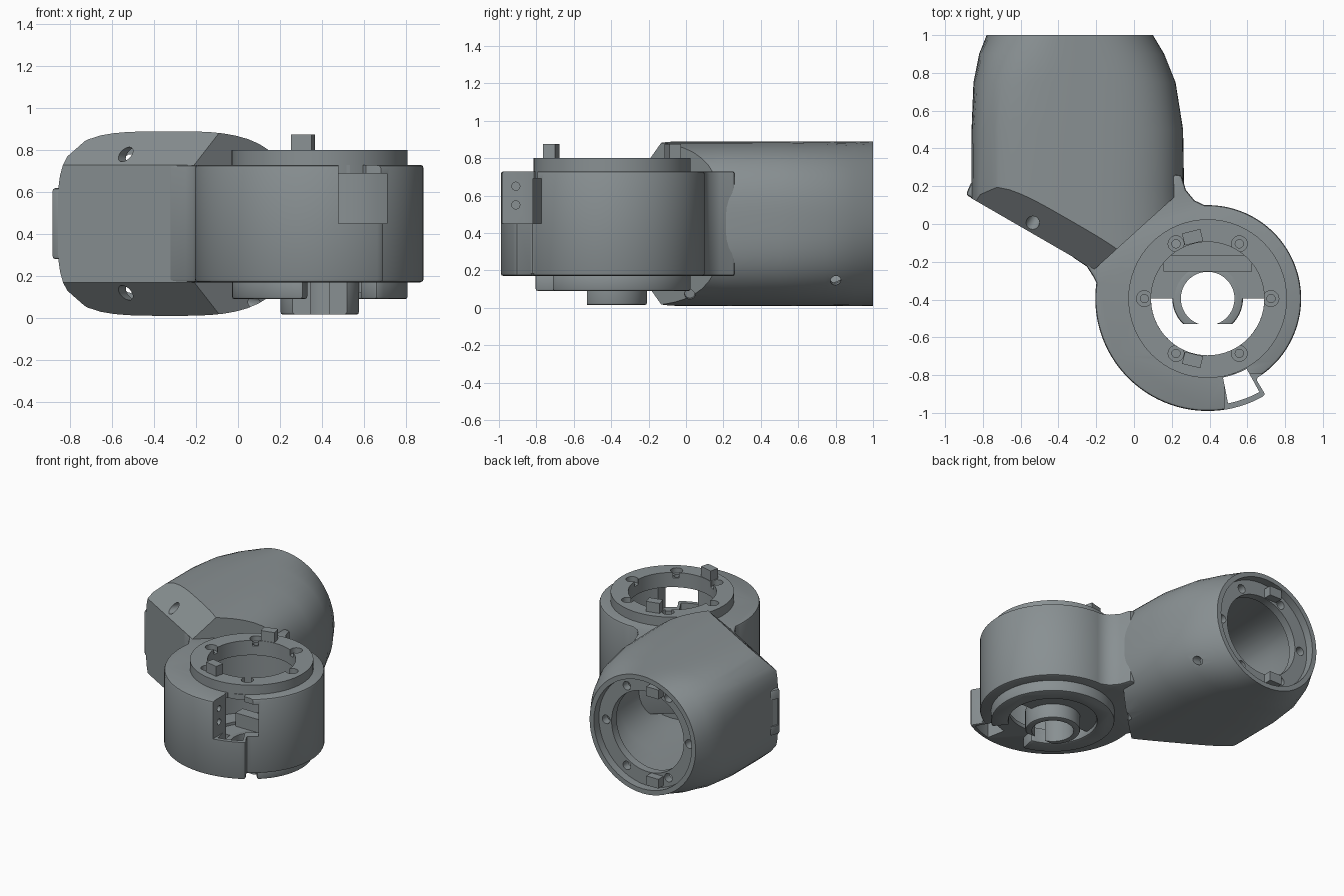
import bpy, bmesh, math
from mathutils import Vector, Matrix

old = bpy.data.objects.get("Cube")
if old:
    bpy.data.objects.remove(old, do_unlink=True)

grey = bpy.data.materials.new("slate grey")
grey.use_nodes = True
grey.diffuse_color = (0.25, 0.28, 0.29, 1)
grey.node_tree.nodes["Principled BSDF"].inputs["Base Color"].default_value = grey.diffuse_color

HUB = Vector((0.39, -0.395, 0))      # axis of the round housing
BACK = Vector((-0.34, 1, 0.45))      # centre of the rear opening
MID = 0.45                           # plane of symmetry in height


def finish(name, bm):
    bmesh.ops.recalc_face_normals(bm, faces=bm.faces)
    mesh = bpy.data.meshes.new(name)
    bm.to_mesh(mesh)
    bm.free()
    mesh.materials.append(grey)
    ob = bpy.data.objects.new(name, mesh)
    bpy.context.collection.objects.link(ob)
    return ob


def prism(name, pts, z0, z1):
    bm = bmesh.new()
    face = bm.faces.new([bm.verts.new((x, y, z0)) for x, y in pts])
    top = bmesh.ops.extrude_face_region(bm, geom=[face])["geom"]
    verts = [v for v in top if isinstance(v, bmesh.types.BMVert)]
    bmesh.ops.translate(bm, verts=verts, vec=(0, 0, z1 - z0))
    return finish(name, bm)


def arc(r, a0, a1, n=32):
    angles = [math.radians(a0 + (a1 - a0) * i / n) for i in range(n + 1)]
    return [(HUB.x + r * math.cos(a), HUB.y + r * math.sin(a)) for a in angles]


def sector(name, r0, r1, a0, a1, z0, z1):
    return prism(name, arc(r1, a0, a1, 48) + arc(r0, a1, a0, 48), z0, z1)


def rod(name, start, end, r, n=48):
    start, end = Vector(start), Vector(end)
    bm = bmesh.new()
    turn = (end - start).to_track_quat('Z', 'Y').to_matrix().to_4x4()
    bmesh.ops.create_cone(bm, cap_ends=True, segments=n, radius1=r, radius2=r,
                          depth=(end - start).length,
                          matrix=Matrix.Translation((start + end) / 2) @ turn)
    return finish(name, bm)


def hub_rod(name, r, z0, z1, n=64):
    return rod(name, HUB + Vector((0, 0, z0)), HUB + Vector((0, 0, z1)), r, n)


def box(name, centre, size, turn=0):
    bm = bmesh.new()
    bmesh.ops.create_cube(bm, size=1, matrix=Matrix.Translation(centre)
                          @ Matrix.Rotation(turn, 4, 'Z') @ Matrix.Diagonal((*size, 1)))
    return finish(name, bm)


def apply(ob, mod):
    bpy.context.view_layer.objects.active = ob
    bpy.ops.object.modifier_apply(modifier=mod.name)


def cut(ob, *cutters):
    for c in cutters:
        mod = ob.modifiers.new("cut", 'BOOLEAN')
        mod.operation, mod.solver, mod.object = 'DIFFERENCE', 'EXACT', c
        apply(ob, mod)
        bpy.data.objects.remove(c, do_unlink=True)


def bevel(ob, width, segments=2):
    mod = ob.modifiers.new("bevel", 'BEVEL')
    mod.width, mod.segments, mod.angle_limit = width, segments, math.radians(35)
    apply(ob, mod)


def arm_shell(name, inset=0.0):
    """Round at the rear, swelling to a boxy section, trimmed by flat planes."""
    stations = [(1, -0.78, 0.10, 0), (0.9, -0.82, 0.16, 0.3), (0.75, -0.85, 0.22, 0.65),
                (0.5, -0.86, 0.26, 0.95), (0.2, -0.86, 0.265, 1), (-0.6, -0.86, 0.265, 1)]
    bm = bmesh.new()
    rings, n = [], 64
    for y, left, right, t in stations:
        ring = []
        for i in range(n):
            a = 2 * math.pi * i / n
            c, s = math.cos(a), math.sin(a)
            p = 2 + t * (2 if c < 0 else 1)
            k = (abs(c) ** p + abs(s) ** p) ** (-1 / p)
            ring.append(bm.verts.new(((left + right) / 2 + c * k * ((right - left) / 2 - inset),
                                      y, MID + s * k * (0.44 - inset))))
        rings.append(ring)
    for a, b in zip(rings, rings[1:]):
        for i in range(n):
            bm.faces.new((a[i], a[(i + 1) % n], b[(i + 1) % n], b[i]))
    bm.faces.new(rings[0])
    bm.faces.new(rings[-1])
    front = Vector((-0.5, -0.866, 0))
    corner = Vector((-0.85, 0.13, 0.73))
    planes = [(corner, front), (Vector((-0.22, -0.25, 0)), Vector((0.67, -0.74, 0)))]
    for s in (1, -1):
        planes.append((Vector((corner.x, corner.y, MID + s * 0.28)), front + Vector((0, 0, s))))
        planes.append((Vector((-0.86, 0, MID + s * 0.28)), Vector((-0.66, 0, s * 0.75))))
    for co, no in planes:
        no = no.normalized()
        got = bmesh.ops.bisect_plane(bm, geom=bm.verts[:] + bm.edges[:] + bm.faces[:], dist=1e-5,
                                     plane_co=co - no * inset, plane_no=no, clear_outer=True)
        edges = [e for e in got["geom_cut"] if isinstance(e, bmesh.types.BMEdge)]
        bmesh.ops.edgeloop_fill(bm, edges=edges)
    return finish(name, bm)


# Hollow arm with a recessed mounting flange at the rear
arm = arm_shell("arm_shell")
cavity = arm_shell("cavity", 0.05)
cut(cavity, box("trim", (-0.3, 1.38, MID), (3, 1, 2)))
cut(arm, cavity, rod("bore", BACK, BACK - Vector((0, 0.3, 0)), 0.30),
    rod("recess", BACK + Vector((0, 0.1, 0)), BACK - Vector((0, 0.06, 0)), 0.405))
for i in range(6):
    a = math.radians(60 * i)
    p = BACK + Vector((math.cos(a), 0, math.sin(a))) * 0.345
    cut(arm, rod("hole", p, p - Vector((0, 0.3, 0)), 0.032, 16))
for s in (1, -1):
    # Screw holes in the front slope and in the side
    p = Vector((-0.54, 0.0, MID + s * 0.33))
    d = Vector((-0.5, -0.866, 0))
    cut(arm, rod("hole", p + d * 0.3, p - d * 0.15, 0.035, 20))
    box("rear_key_" + ("upper" if s > 0 else "lower"),
        (BACK.x - 0.08, 0.955, MID + s * 0.335), (0.1, 0.09, 0.07))
for y, z in ((0.8, 0.13), (0.02, 0.05)):
    cut(arm, rod("hole", (0.5, y, z - 0.05), (0.02, y, z + 0.03), 0.028, 16))

# Slotted lug on the side of the arm
lug = prism("side_lug", [(-0.89, 0.155), (-0.86, 0.225), (-0.82, 0.24), (-0.82, 0.115)], 0.28, 0.62)
bevel(lug, 0.015)
cut(lug, box("slot", (-0.885, 0.2, MID), (0.05, 0.06, 0.2), math.radians(-23)))

# Round housing: small radius on one side, larger shell on the other, with a neck to the arm
outline = arc(0.495, -59, 92, 40) + [(0.32, 0.125), (0.275, 0.18), (0.25, 0.26), (0.2, 0.26),
                                     (-0.28, -0.12), (-0.33, -0.172), (-0.25, -0.225),
                                     (-0.215, -0.28)] + arc(0.595, 172, 301, 36)
housing = prism("round_housing", outline, 0.17, 0.73)
bevel(housing, 0.014)
cut(housing, hub_rod("cavity", 0.43, 0.2, 0.69), hub_rod("bore", 0.30, 0, 1),
    sector("pocket", 0.425, 0.565, -79, -61, 0.1, 0.8),
    box("window", (0.595, -0.93, 0.60), (0.23, 0.27, 0.30)),
    box("window_inner", (0.595, -0.80, 0.57), (0.23, 0.3, 0.24)))
for z in (0.55, 0.65):
    cut(housing, rod("hole", (0.55, -0.91, z), (0.42, -0.91, z), 0.022, 16))

# Top mounting ring with screw holes and keys
ring = hub_rod("top_ring", 0.42, 0.69, 0.80)
cut(ring, hub_rod("bore", 0.30, 0, 1))
for i in range(6):
    a = math.radians(60 * i)
    p = HUB + Vector((math.cos(a), math.sin(a), 0)) * 0.335
    cut(ring, rod("sink", p + Vector((0, 0, 0.76)), p + Vector((0, 0, 0.9)), 0.042, 20),
        rod("hole", p + Vector((0, 0, 0.6)), p + Vector((0, 0, 0.9)), 0.022, 16))
for s in (1, -1):
    box("top_key_" + ("rear" if s > 0 else "front"),
        (0.31, HUB.y + s * 0.325, 0.82), (0.1, 0.065, 0.11), s * math.radians(14))

# Underside: broken lip, half floor, rib and hollow boss
lip = sector("bottom_lip", 0.30, 0.42, -50, 259, 0.09, 0.19)
bevel(lip, 0.012)
floor = prism("half_floor", arc(0.31, 0, 180), 0.12, 0.18)
boss = hub_rod("centre_boss", 0.187, 0.015, 0.18)
bevel(boss, 0.012)
cut(boss, box("flat", (HUB.x, -0.63, 0.1), (0.6, 0.2, 0.6)))
for ob in (floor, boss):
    cut(ob, hub_rod("bore", 0.142, -1, 1))
box("floor_rib", (0.39, -0.21, 0.22), (0.47, 0.085, 0.12))

for ob in bpy.context.collection.objects:
    if ob.type == 'MESH' and ob.data.materials and ob.data.materials[0] == grey:
        bpy.ops.object.select_all(action='DESELECT')
        ob.select_set(True)
        bpy.context.view_layer.objects.active = ob
        bpy.ops.object.shade_smooth_by_angle(angle=math.radians(30))
